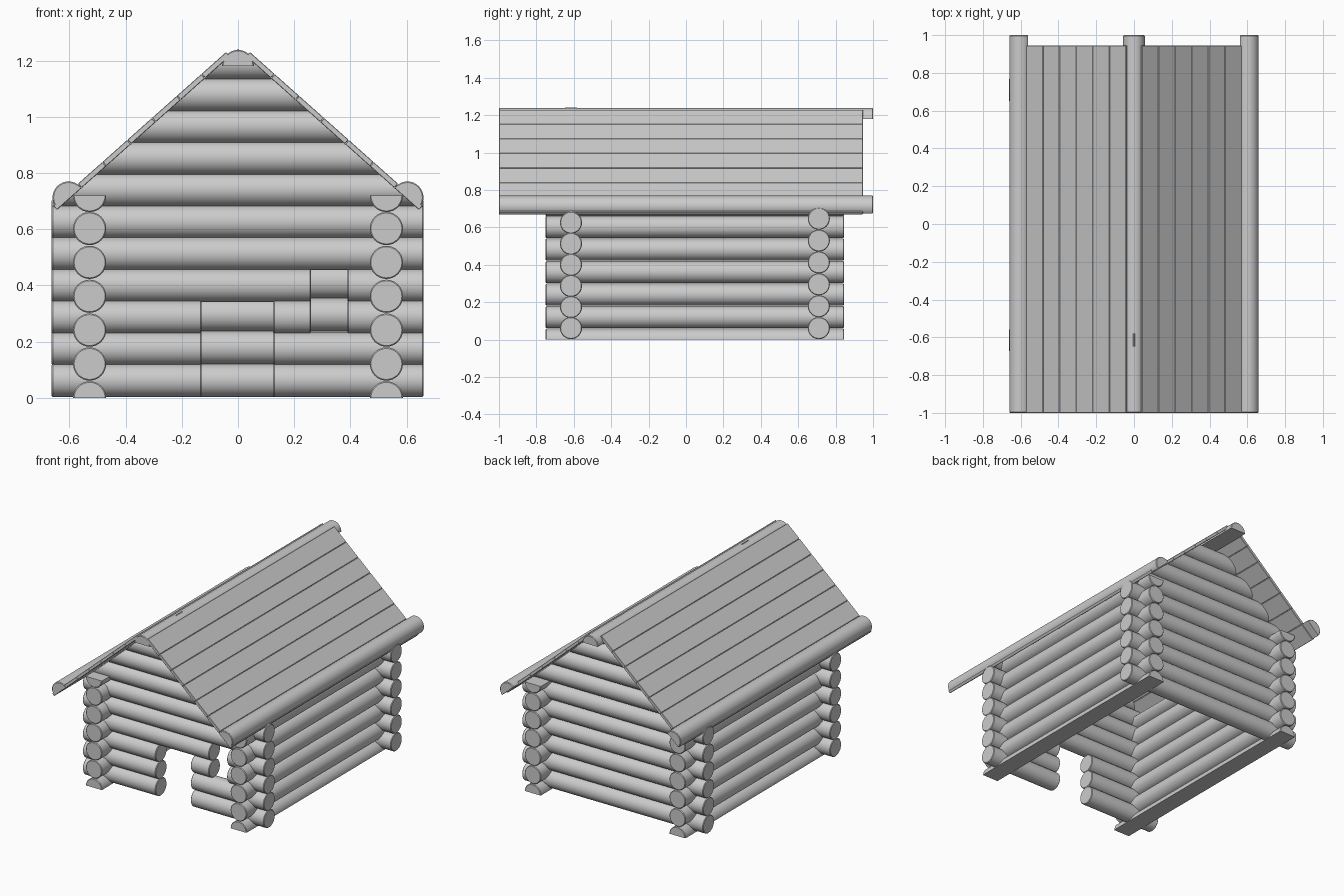
import bpy, bmesh, math
from mathutils import Vector, Matrix

if "Cube" in bpy.data.objects:
    bpy.data.objects.remove(bpy.data.objects["Cube"])

R = 0.059                       # log radius
SLOPE = math.atan2(0.08, 0.09)  # roof pitch
APEX, THICK = 1.268, 0.02       # roof plane height at x = 0, plank thickness
UNDER = APEX - THICK / math.cos(SLOPE)


def finish(bm, name):
    me = bpy.data.meshes.new(name)
    bmesh.ops.recalc_face_normals(bm, faces=bm.faces)
    bm.to_mesh(me)
    bm.free()
    ob = bpy.data.objects.new(name, me)
    bpy.context.collection.objects.link(ob)
    me.shade_smooth()
    bpy.ops.object.select_all(action='DESELECT')
    ob.select_set(True)
    bpy.context.view_layer.objects.active = ob
    bpy.ops.object.shade_smooth_by_angle(angle=math.radians(30))
    return ob


def log(name, axis, a, b, u, z, r=R, cuts=()):
    """Log from a to b along axis; u is the other horizontal coordinate.
    Each cut (point, normal) removes the side the normal points to."""
    bm = bmesh.new()
    bmesh.ops.create_cone(bm, cap_ends=True, segments=32, radius1=r, radius2=r, depth=b - a)
    rims = [e for e in bm.edges if abs(e.verts[0].co.z - e.verts[1].co.z) < 1e-5]
    bmesh.ops.bevel(bm, geom=rims, offset=0.004, segments=1, affect='EDGES')
    mid = (a + b) / 2
    if axis == 'X':
        m = Matrix.Translation((mid, u, z)) @ Matrix.Rotation(math.pi / 2, 4, 'Y')
    else:
        m = Matrix.Translation((u, mid, z)) @ Matrix.Rotation(math.pi / 2, 4, 'X')
    bm.transform(m)
    for co, no in cuts:
        bmesh.ops.bisect_plane(bm, geom=bm.verts[:] + bm.edges[:] + bm.faces[:],
                               plane_co=co, plane_no=no, clear_outer=True)
        bmesh.ops.holes_fill(bm, edges=[e for e in bm.edges if e.is_boundary])
    return finish(bm, name)


roof_cuts = [(Vector((0, 0, UNDER)), Vector((s * math.sin(SLOPE), 0, math.cos(SLOPE))))
             for s in (-1, 1)]

# Front wall: rows broken by the doorway and the small window
FULL = [(-0.663, 0.66)]
front = {0: [(-0.663, -0.13), (0.125, 0.66)],
         1: [(-0.663, -0.13), (0.125, 0.66)],
         2: [(-0.663, -0.13), (0.125, 0.26), (0.39, 0.66)],
         3: [(-0.663, 0.26), (0.39, 0.66)]}
for i in range(11):
    for a, b in front.get(i, FULL):
        log("front_wall_log" if i < 6 else "front_gable_log", 'X', a, b, -0.615,
            0.062 + 0.1128 * i, cuts=roof_cuts if i > 5 else ())

# Back wall: solid rows up into the gable
for i in range(10):
    log("back_wall_log" if i < 6 else "back_gable_log", 'X', *FULL[0], 0.71,
        0.062 + 0.117 * i, cuts=roof_cuts if i > 5 else ())

for s, side in ((-1, "left"), (1, "right")):
    # Side walls: half logs at the bottom and the top
    for i in range(7):
        z = 0.1205 * i
        cuts = []
        if i == 0:
            cuts = [(Vector((0, 0, 0)), Vector((0, 0, -1)))]
        if i == 6:
            z = 0.72
            cuts = [(Vector((0, 0, z)), Vector((0, 0, 1)))]
        log(side + "_wall_log", 'Y', -0.75, 0.845, s * 0.528, z, cuts=cuts)

    # Eave half log lying on the roof edge
    log(side + "_eave_log", 'Y', -1, 1, s * 0.603, 0.713, 0.057,
        [(Vector((s * 0.603, 0, 0.713)),
          Vector((-s * math.sin(SLOPE), 0, -math.cos(SLOPE))))])

    # Roof planks
    n, x0, x1 = 7, 0.042, 0.658
    step = (x1 - x0) / n
    for k in range(n):
        x = x0 + step * (k + 0.5)
        bm = bmesh.new()
        bmesh.ops.create_cube(bm, size=1)
        bm.transform(Matrix.Diagonal((step / math.cos(SLOPE) - 0.001, 1.945, THICK, 1)))
        bmesh.ops.bevel(bm, geom=bm.edges[:], offset=0.002, segments=1, affect='EDGES')
        drop = THICK / 2
        bm.transform(Matrix.Translation((s * (x - drop * math.sin(SLOPE)), -0.0275,
                                         APEX - x * math.tan(SLOPE) - drop * math.cos(SLOPE)))
                     @ Matrix.Rotation(s * SLOPE, 4, 'Y'))
        finish(bm, side + "_roof_plank")

# Ridge half log
log("ridge_log", 'Y', -1, 1, 0, 1.181, 0.057, [(Vector((0, 0, 1.181)), Vector((0, 0, -1)))])
